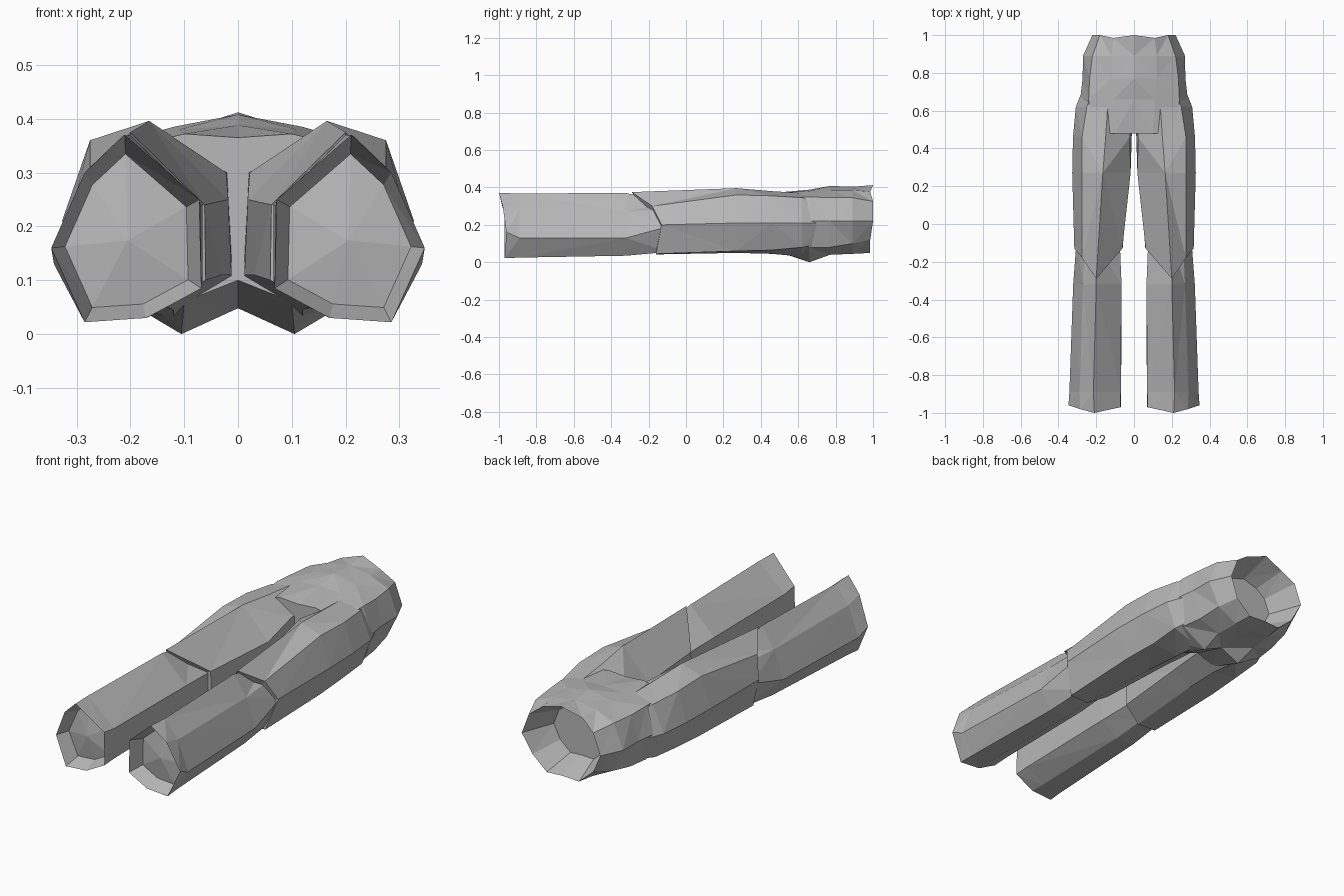
import bpy
import bmesh
from mathutils import Vector

cube = bpy.data.objects.get("Cube")
if cube:
    bpy.data.objects.remove(cube, do_unlink=True)

# One plain cloth colour for the whole garment
cloth = bpy.data.materials.new("grey_cloth")
cloth.use_nodes = True
GREY = (0.48, 0.48, 0.48, 1)
cloth.diffuse_color = GREY
cloth.node_tree.nodes["Principled BSDF"].inputs["Base Color"].default_value = GREY


def section(y, points, shifts=()):
    """Cross-section at depth y; shifts moves the first points along y."""
    ring = [Vector((x, y, z)) for x, z in points]
    for point, shift in zip(ring, shifts):
        point.y += shift
    return ring


def mirrored(y, half):
    """Close a half cross-section across the centre plane."""
    return section(y, half + [(-x, z) for x, z in half[-2:0:-1]])


def recess(ring, scale, depth):
    """Smaller copy of an end ring, pushed inwards along y."""
    middle = sum(ring, Vector()) / len(ring)
    inner = [middle + (p - middle) * scale for p in ring]
    for p in inner:
        p.y = middle.y + depth
    return inner


def loft(name, rings, side=1, bulge=0):
    """Skin the rings; the first end gets a fan cap, the last a flat cap."""
    bm = bmesh.new()
    loops = [[bm.verts.new((p.x * side, p.y, p.z)) for p in ring] for ring in rings]
    count = len(loops[0])
    for a, b in zip(loops, loops[1:]):
        for i in range(count):
            j = (i + 1) % count
            bm.faces.new((a[i], a[j], b[j], b[i]))
    tip = sum((v.co for v in loops[0]), Vector()) / count
    tip.y += bulge
    hub = bm.verts.new(tip)
    for i in range(count):
        bm.faces.new((loops[0][i], hub, loops[0][(i + 1) % count]))
    bm.faces.new(loops[-1])
    bmesh.ops.recalc_face_normals(bm, faces=bm.faces)
    bmesh.ops.triangulate(bm, faces=bm.faces)
    mesh = bpy.data.meshes.new(name)
    bm.to_mesh(mesh)
    bm.free()
    mesh.materials.append(cloth)
    obj = bpy.data.objects.new(name, mesh)
    bpy.context.collection.objects.link(obj)
    return obj


# Leg sections run: ridge, outer top, outer, bottom outer, bottom inner,
# inner low, inner high
hem = section(-0.97, [(.21, .37), (.285, .3), (.347, .16), (.285, .022),
                      (.17, .03), (.068, .085), (.072, .25)],
              (-.03, -.01, .01))
cuff = section(-0.89, [(.215, .368), (.288, .28), (.342, .13), (.28, .025),
                       (.17, .03), (.068, .09), (.07, .24)])
calf = section(-0.32, [(.2, .37), (.27, .27), (.322, .13), (.26, .035),
                       (.16, .035), (.066, .1), (.066, .24)])
under_knee = section(-0.1, [(.2, .32), (.26, .28), (.305, .19), (.25, .055),
                            (.16, .055), (.075, .11), (.075, .23)])
shin = [recess(hem, 0.82, 0.08), hem, cuff, calf, under_knee]

knee = section(-0.13, [(.2, .375), (.275, .3), (.316, .2), (.265, .045),
                       (.16, .042), (.06, .1), (.062, .24)],
               (-.16, -.05, 0, -.03, -.03))
mid_thigh = section(0.27, [(.165, .396), (.275, .36), (.327, .21), (.27, .06),
                           (.13, .05), (.03, .11), (.018, .25)])
groin = section(0.46, [(.15, .38), (.275, .355), (.323, .21), (.26, .065),
                       (.12, .045), (.012, .11), (.022, .3)])
upper_thigh = section(0.62, [(.14, .37), (.25, .345), (.308, .21), (.26, .08),
                             (.12, .03), (.01, .1), (.01, .3)])
hip_end = section(0.73, [(.13, .34), (.21, .32), (.265, .21), (.22, .1),
                         (.12, .07), (.03, .12), (.03, .28)])
thigh = [knee, mid_thigh, groin, upper_thigh, hip_end]

for label, side in (("left", 1), ("right", -1)):
    loft(label + "_lower_leg", shin, side, -.02)
    loft(label + "_thigh", thigh, side)

# Hips: half sections run from the front centre round to the seat centre
crotch = mirrored(0.48, [(0, .365), (.1, .372), (.23, .34), (.26, .22),
                         (.2, .1), (.1, .06), (0, .1)])
seat = mirrored(0.66, [(0, .388), (.11, .38), (.24, .35), (.285, .22),
                       (.24, .08), (.105, 0), (0, .048)])
hips = mirrored(0.77, [(0, .408), (.12, .385), (.235, .345), (.272, .22),
                       (.225, .08), (.11, .04), (0, .052)])
belt_line = mirrored(0.89, [(0, .404), (.12, .385), (.22, .345), (.27, .22),
                            (.21, .1), (.1, .045), (0, .05)])
waist = mirrored(1, [(0, .412), (.11, .377), (.18, .325), (.22, .22),
                     (.17, .12), (.09, .05), (0, .055)])
for point in waist:
    point.y -= .015 if point.z < .2 or .37 < point.z < .4 else 0
loft("hips", [crotch, seat, hips, belt_line, waist, recess(waist, 0.72, -0.16)])
